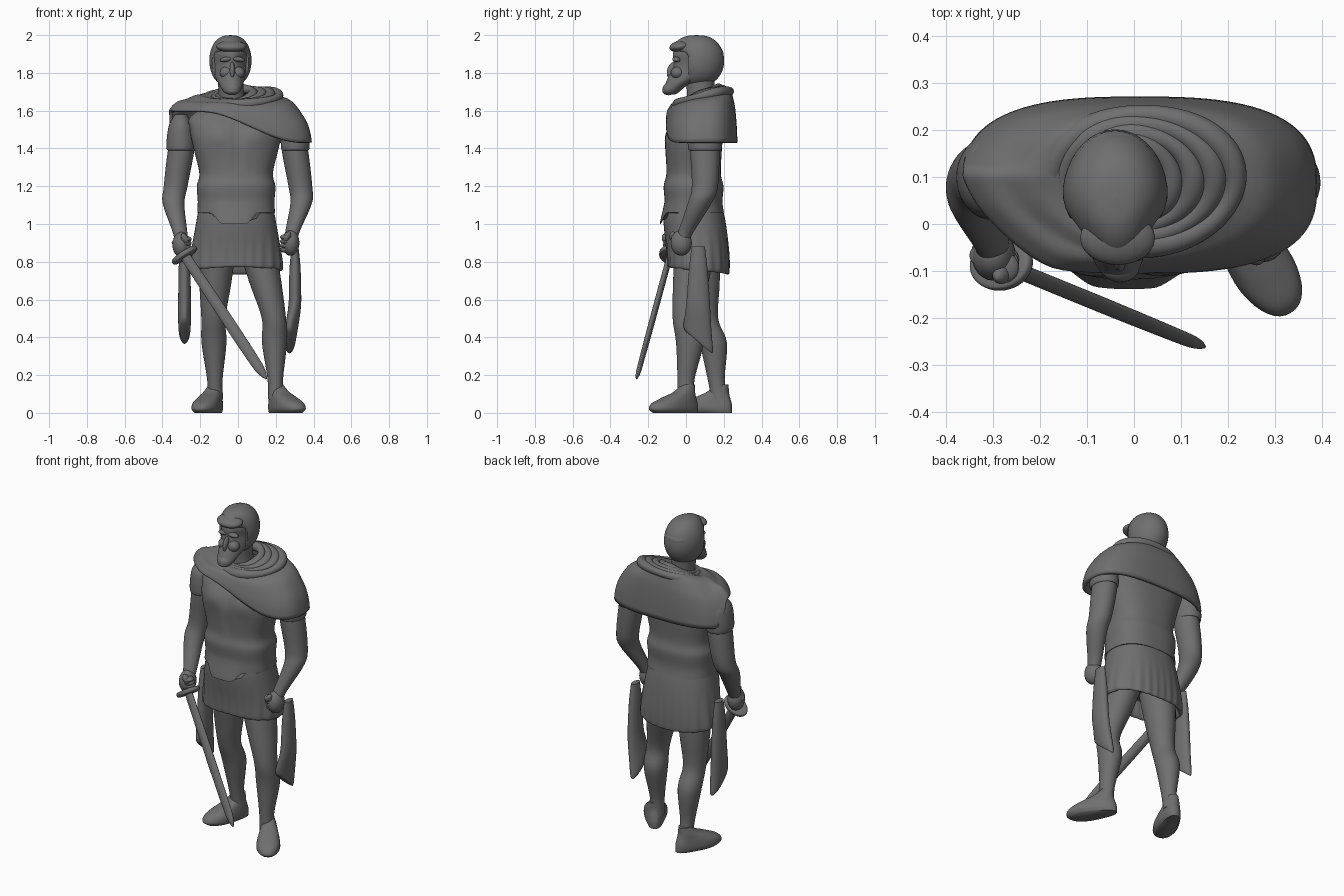
import bpy, bmesh, math
from mathutils import Matrix, Vector

cube = bpy.data.objects.get("Cube")
if cube:
    bpy.data.objects.remove(cube)

GREY = (.16, .16, .16, 1)
stone = bpy.data.materials.new("stone_grey")
stone.use_nodes = True
stone.diffuse_color = GREY
stone.node_tree.nodes["Principled BSDF"].inputs["Base Color"].default_value = GREY


def smooth(start, end, value):
    t = min(1, max(0, (value - start) / (end - start)))
    return t * t * (3 - 2 * t)


def signed_power(value, power):
    return math.copysign(abs(value) ** power, value)


def circle(count):
    return [math.tau * i / count for i in range(count)]


def finish(name, bm):
    bmesh.ops.recalc_face_normals(bm, faces=bm.faces)
    mesh = bpy.data.meshes.new(name)
    bm.to_mesh(mesh)
    bm.free()
    mesh.materials.append(stone)
    mesh.shade_smooth()
    mesh.set_sharp_from_angle(angle=math.radians(60))
    obj = bpy.data.objects.new(name, mesh)
    bpy.context.collection.objects.link(obj)
    return obj


def skin(name, rings, loop=False, caps=False):
    """Join a list of closed rings of points into one surface."""
    bm = bmesh.new()
    rows = [[bm.verts.new(point) for point in ring] for ring in rings]
    pairs = list(zip(rows, rows[1:]))
    if loop:
        pairs.append((rows[-1], rows[0]))
    for low, high in pairs:
        for i in range(len(low)):
            bm.faces.new((low[i - 1], low[i], high[i], high[i - 1]))
    if caps:
        bm.faces.new(rows[0])
        bm.faces.new(rows[-1])
    return finish(name, bm)


def spline(stations, steps=5):
    """Pass a smooth curve through the stations."""
    pts = [stations[0], *stations, stations[-1]]
    out = []
    for a, b, c, d in zip(pts, pts[1:], pts[2:], pts[3:]):
        for k in range(steps):
            t = k / steps
            out.append([q + t / 2 * (r - p + t * (2 * p - 5 * q + 4 * r - s
                        + t * (3 * (q - r) + s - p))) for p, q, r, s in zip(a, b, c, d)])
    return out + [stations[-1]]


def loft(name, stations, warp=Vector, power=2, sides=40):
    """Stations hold the centre, half width and half depth of a level ring."""
    rings = [[warp((x + width * signed_power(math.cos(a), 2 / power),
                    y + depth * signed_power(math.sin(a), 2 / power), z))
              for a in circle(sides)]
             for x, y, z, width, depth in stations]
    return skin(name, rings, caps=True)


def column(name, x, centre, rows, **options):
    """Upright form from rows of height, half width and half depth."""
    return loft(name, [(x, centre(z, depth), z, width, depth)
                       for z, width, depth in spline(rows)], **options)


def limb(name, path, radii):
    return loft(name, spline([(*point, r, r * 1.1) for point, r in zip(path, radii)]))


def ball(name, centre, size, tilt=0, roll=0):
    bm = bmesh.new()
    bmesh.ops.create_uvsphere(bm, u_segments=24, v_segments=16, radius=1)
    obj = finish(name, bm)
    obj.location, obj.scale, obj.rotation_euler = centre, size, (tilt, roll, 0)
    return obj


# Cuirass with chest relief and a dropped front flap
def spine(z, depth):
    return .04 + .06 * smooth(1.4, 1.65, z) + .025 * smooth(1.1, .8, z)


def relief(point):
    x, y, z = point
    front = smooth(-.02, -.08, y)
    low = front * smooth(1.13, 1.06, z) * smooth(.13, .06, abs(x + .02))
    groove = smooth(.04, 0, abs(x)) * smooth(1.25, 1.35, z)
    chest = smooth(.11, 0, abs(abs(x) - .1)) * smooth(.1, 0, abs(z - 1.48))
    return Vector((x, y + front * (.008 * groove - .014 * chest) - .02 * low, z - .06 * low))


column("cuirass", -.01, spine,
       [(1.06, .206, .16), (1.12, .203, .153), (1.2, .208, .158), (1.27, .195, .144), (1.4, .225, .15),
        (1.5, .245, .15), (1.57, .24, .13), (1.66, .1, .08)], warp=relief, power=2.5, sides=128)


# Pleated skirt with the hem turned under
def pleat(point):
    x, y, z = point
    angle = math.atan2(y - .06, x)
    swell = 1 + .012 * smooth(1, .8, z) * math.cos(22 * angle)
    return Vector((x * swell, .06 + (y - .06) * swell, z - .02 * smooth(1, .8, z) * math.sin(angle)))


column("skirt", -.01, spine,
       [(1.1, .195, .15), (1, .213, .165), (.8, .245, .165), (.755, .24, .16), (.77, .22, .14),
        (.85, .19, .12)], warp=pleat, power=2.3, sides=176)

# Legs and outward turned feet, the left one set forward
for label, hip, knee, ankle, turn in (
        ("right", (-.11, .07, .88), (-.13, .1, .5), (-.12, .18, .07), -22),
        ("left", (.1, .05, .88), (.19, 0, .5), (.2, 0, .07), 33)):
    hip, knee, ankle = Vector(hip), Vector(knee), Vector(ankle)
    calf = knee.lerp(ankle, .3) + Vector((0, .02, 0))
    limb(label + "_leg", [hip, hip.lerp(knee, .5), knee, calf, knee.lerp(ankle, .75), ankle],
         [.1, .085, .064, .066, .041, .042])
    place = Matrix.Translation((ankle.x, ankle.y + .02, 0)) @ Matrix.Rotation(math.radians(turn), 4, "Z")

    def step(point):
        x, y, z = point
        return place @ Vector((x * (1 + .25 * smooth(0, -.17, y)), y, z))

    column(label + "_foot", 0, lambda z, depth: .045 - depth - .02 * smooth(.03, .12, z),
           [(0, .045, .135), (.02, .055, .147), (.05, .055, .137), (.08, .05, .1), (.11, .043, .06),
            (.15, .03, .035)], warp=step, power=2.3)

# Arms, sleeves and fists
for side, label, wrist in ((-1, "right", Vector((-.3, -.065, .89))), (1, "left", Vector((.278, -.025, .9)))):
    shoulder, elbow = Vector((side * .28, .1, 1.53)), Vector((side * .33, .1, 1.2))
    forearm = elbow.lerp(wrist, .3) + Vector((side * .02, .01, 0))
    limb(label + "_arm", [shoulder, shoulder.lerp(elbow, .4), elbow, forearm, elbow.lerp(wrist, .8), wrist],
         [.06, .07, .063, .057, .038, .035])
    column(label + "_sleeve", side * .303, lambda z, depth: .1,
           [(1.58, .03, .04), (1.53, .06, .08), (1.47, .072, .09), (1.41, .076, .09), (1.39, .069, .083),
            (1.41, .06, .07)])
    ball(label + "_palm", wrist, (.047, .056, .068))
    for k in range(4):
        knuckle = Vector((-side * .022, k * .008 - .028, .03 - k * .022))
        ball(label + "_finger", wrist + knuckle, (.033, .033, .017))
    ball(label + "_thumb", wrist + Vector((-side * .02, -.04, .03)), (.018, .022, .033), .3, side * .5)


# Head, an egg shape narrowing to the face
def egg(point):
    x, y, z = point
    narrow = 1 - .3 * smooth(.08, -.1, y)
    return Vector(((x + .04) * narrow - .04 - .08 * min(0, y), y, z))


def hairline(point):
    x, y, z = egg(point)
    return Vector((x, y + .09 * smooth(.02, -.07, y) * smooth(1.93, 1.88, z), z))


limb("neck", [(-.025, .1, 1.6), (-.035, .08, 1.68), (-.04, .075, 1.78)], [.085, .067, .07])
column("head", -.04, lambda z, depth: .065 - .15 * smooth(1.86, 1.68, z),
       [(1.685, .025, .025), (1.7, .06, .045), (1.74, .082, .064), (1.8, .092, .11), (1.86, .1, .13),
        (1.92, .1, .127), (1.98, .03, .05)], warp=egg)
bends = [math.pi * (k / 12 - .5) for k in range(13)]
column("hair", -.04, lambda z, depth: .055,
       [(1.865 + .135 * math.sin(bend), .113 * math.cos(bend) ** .8, .147 * math.cos(bend) ** .8)
        for bend in bends], warp=hairline)
ball("fringe", (-.035, -.03, 1.94), (.08, .058, .03), .15)
ball("beard", (-.03, -.09, 1.715), (.042, .035, .033), .5)
ball("nose", (-.03, -.073, 1.815), (.014, .026, .045), -.35)
for side in (-1, 1):
    ball("brow", (side * .03 - .03, -.05, 1.872), (.036, .022, .014), 0, side * .15)
    ball("cheek", (side * .03 - .03, -.045, 1.8), (.037, .035, .033))


# Short cape over both shoulders, lifted and drawn back at the right arm
def drape(t, angle):
    c, s = math.cos(angle), math.sin(angle)
    neck = Vector((.015 + .16 * c, .1 + .12 * s, 0))
    edge = Vector((.012 + .368 * signed_power(c, .72), .083 + .178 * signed_power(s, .72), 0))
    front = 1.595 - .165 * smooth(-.2, .34, edge.x)
    hem = front + (1.43 - front) * smooth(.07, .19, edge.y)
    edge.y += .07 * smooth(-.15, -.36, edge.x) * smooth(.15, 0, edge.y)
    top = 1.675 + .03 * s
    bend = t * math.pi / 2
    point = neck.lerp(edge, math.sin(bend) * (.88 + .12 * t))
    fold = .006 * math.sin(t * 15 + 2 * c) * (1 - t)
    point.z = hem + (top - hem) * math.cos(bend) + fold
    return point


cape = skin("cape", [[drape(k / 16, angle) for angle in circle(96)] for k in range(17)])
thick = cape.modifiers.new("thickness", "SOLIDIFY")
thick.thickness, thick.offset = .022, 0

# Rolled cloth folds around the neck, tilted down to the front
for k in range(4):
    rings = []
    for a in circle(72):
        c, s = math.cos(a), math.sin(a)
        r = .025 + .004 * math.sin(3 * a + k)
        centre = Vector((.02 - .01 * k + (.195 - .035 * k) * c, .095 + (.138 - .02 * k) * s,
                         1.668 + .004 * k + .034 * s + .012 * c))
        rings.append([centre + r * Vector((math.cos(b) * c, math.cos(b) * s, math.sin(b)))
                      for b in circle(14)])
    skin("neck_fold", rings, loop=True)

# Cloth ends hanging beside the thighs, cut on a slant
for label, x, y, lift, lean in (("left", .302, .065, 0, .03), ("right", -.283, .08, .05, 0)):
    def slant(point):
        px, py, pz = point
        return Vector((px - lean * smooth(.6, .35, pz), py, pz + lift - .85 * (py - y) * smooth(.65, .4, pz)))

    column(label + "_hanging_cloth", x, lambda z, depth: y,
           [(.88, .018, .035), (.75, .03, .05), (.5, .034, .068), (.4, .032, .078), (.375, .025, .07)],
           warp=slant)

# Sword pointing down across the front
hilt, tip = Vector((-.283, -.085, .835)), Vector((.15, -.262, .18))
axis = (tip - hilt).normalized()
wide = axis.cross(Vector((0, 1, 0))).normalized()
frame = Matrix((wide, axis.cross(wide), axis)).transposed()
length = (tip - hilt).length


def along(point):
    return hilt + frame @ Vector(point)


def sword_part(name, rows, power=2):
    column(name, 0, lambda z, depth: 0, rows, warp=along, power=power)


sword_part("blade", [(0, .027, .016), (length * .5, .03, .016), (length * .85, .028, .014),
                     (length * .95, .02, .012), (length, .004, .004)], 1.7)
sword_part("guard", [(-.014, .05, .04), (-.01, .074, .056), (.01, .074, .056), (.014, .05, .04)])
sword_part("grip", [(-.1, .012, .012), (-.09, .022, .022), (-.06, .016, .016), (0, .016, .016)])
